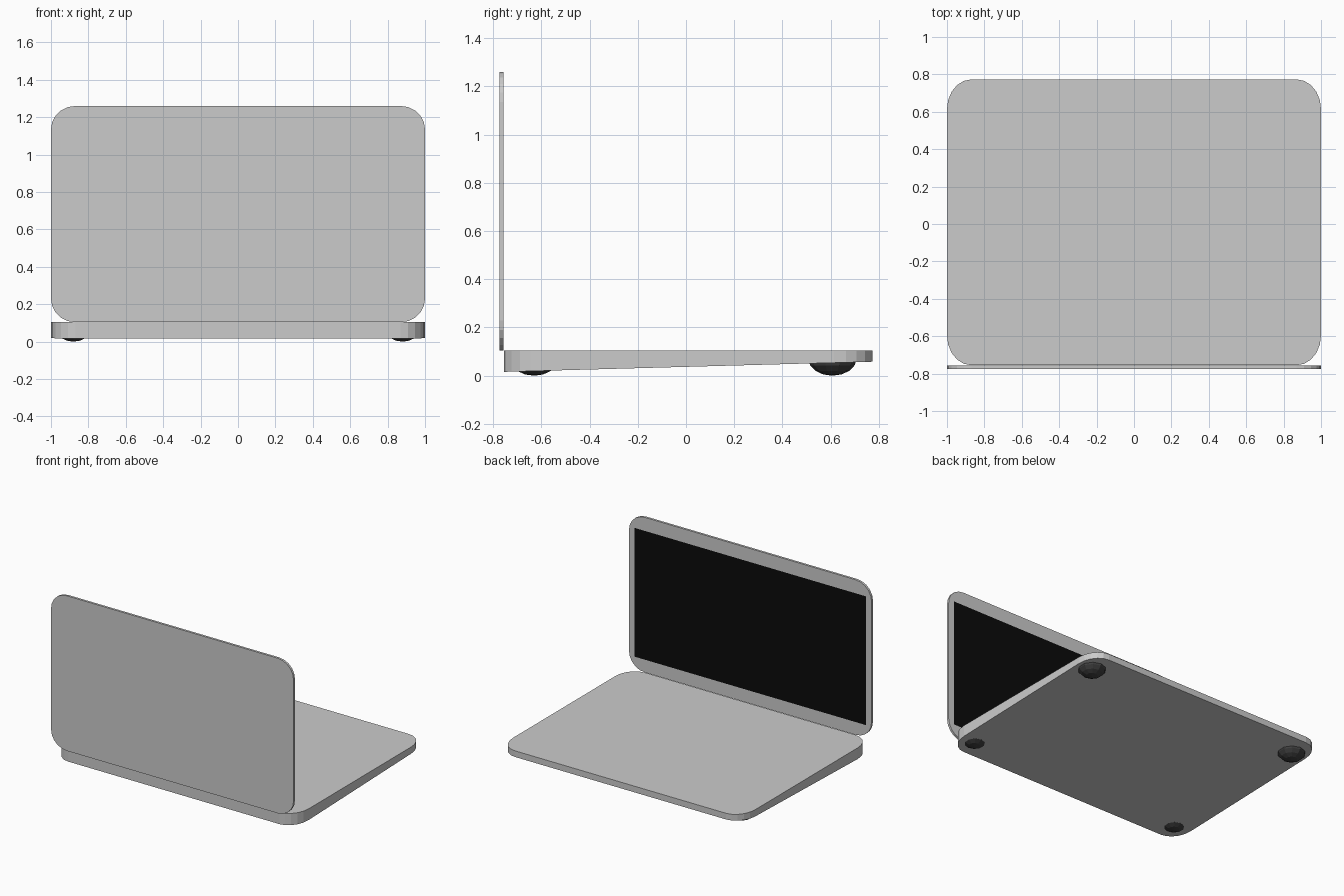
import bpy, bmesh
from math import sin, cos, pi

if "Cube" in bpy.data.objects:
    bpy.data.objects.remove(bpy.data.objects["Cube"])


def material(name, v):
    m = bpy.data.materials.new(name)
    m.diffuse_color = (v, v, v, 1)
    m.use_nodes = True
    m.node_tree.nodes["Principled BSDF"].inputs["Base Color"].default_value = m.diffuse_color
    return m


def finish(bm, name, mat=None):
    bmesh.ops.recalc_face_normals(bm, faces=bm.faces)
    me = bpy.data.meshes.new(name)
    bm.to_mesh(me)
    bm.free()
    ob = bpy.data.objects.new(name, me)
    bpy.context.collection.objects.link(ob)
    if mat:
        me.materials.append(mat)
    return ob


def rounded_outline(a0, a1, b0, b1, ra, rb, seg=5):
    """Rectangle outline with elliptical corners."""
    pts = []
    corners = [(a1 - ra, b1 - rb), (a0 + ra, b1 - rb), (a0 + ra, b0 + rb), (a1 - ra, b0 + rb)]
    for q, (ca, cb) in enumerate(corners):
        for i in range(seg + 1):
            t = (q + i / seg) * pi / 2
            pts.append((ca + ra * cos(t), cb + rb * sin(t)))
    return pts


def slab(name, lower, upper):
    """Closed prism between two matching outlines."""
    bm = bmesh.new()
    lo = [bm.verts.new(p) for p in lower]
    up = [bm.verts.new(p) for p in upper]
    bm.faces.new(lo)
    bm.faces.new(up)
    n = len(lo)
    for i in range(n):
        j = (i + 1) % n
        bm.faces.new((lo[i], lo[j], up[j], up[i]))
    return finish(bm, name)


black = material("screen_black", 0.003)
rubber = material("rubber", 0.05)

# Wedge-shaped base, thinner towards +y
Y0, Y1, TOP = -0.755, 0.773, 0.104
base = rounded_outline(-1, 1, Y0, Y1, 0.13, 0.16)
slab("base",
     [(x, y, 0.016 + 0.042 * (y - Y0) / (Y1 - Y0)) for x, y in base],
     [(x, y, TOP) for x, y in base])

# Upright lid
lid = rounded_outline(-1, 1, TOP, 1.26, 0.13, 0.125)
slab("lid", [(x, -0.774, z) for x, z in lid], [(x, -0.757, z) for x, z in lid])

# Display on the inner face of the lid
bm = bmesh.new()
bm.faces.new([bm.verts.new((x, -0.7555, z)) for x, z in
              ((0.955, 0.2), (-0.955, 0.2), (-0.955, 1.16), (0.955, 1.16))])
finish(bm, "display", black)

# Four domed feet, partly sunk into the base
for row, y in (("front", -0.63), ("rear", 0.607)):
    for side, x in (("left", -0.88), ("right", 0.88)):
        bm = bmesh.new()
        bmesh.ops.create_uvsphere(bm, u_segments=10, v_segments=8, radius=1)
        bmesh.ops.delete(bm, geom=[v for v in bm.verts if v.co.z > 0.01], context='VERTS')
        bmesh.ops.scale(bm, vec=(0.1, 0.1, 0.07), verts=bm.verts)
        bmesh.ops.translate(bm, vec=(x, y, 0.07), verts=bm.verts)
        rim = [e for e in bm.edges if e.is_boundary]
        bmesh.ops.holes_fill(bm, edges=rim, sides=0)
        finish(bm, f"{row}_{side}_foot", rubber)
